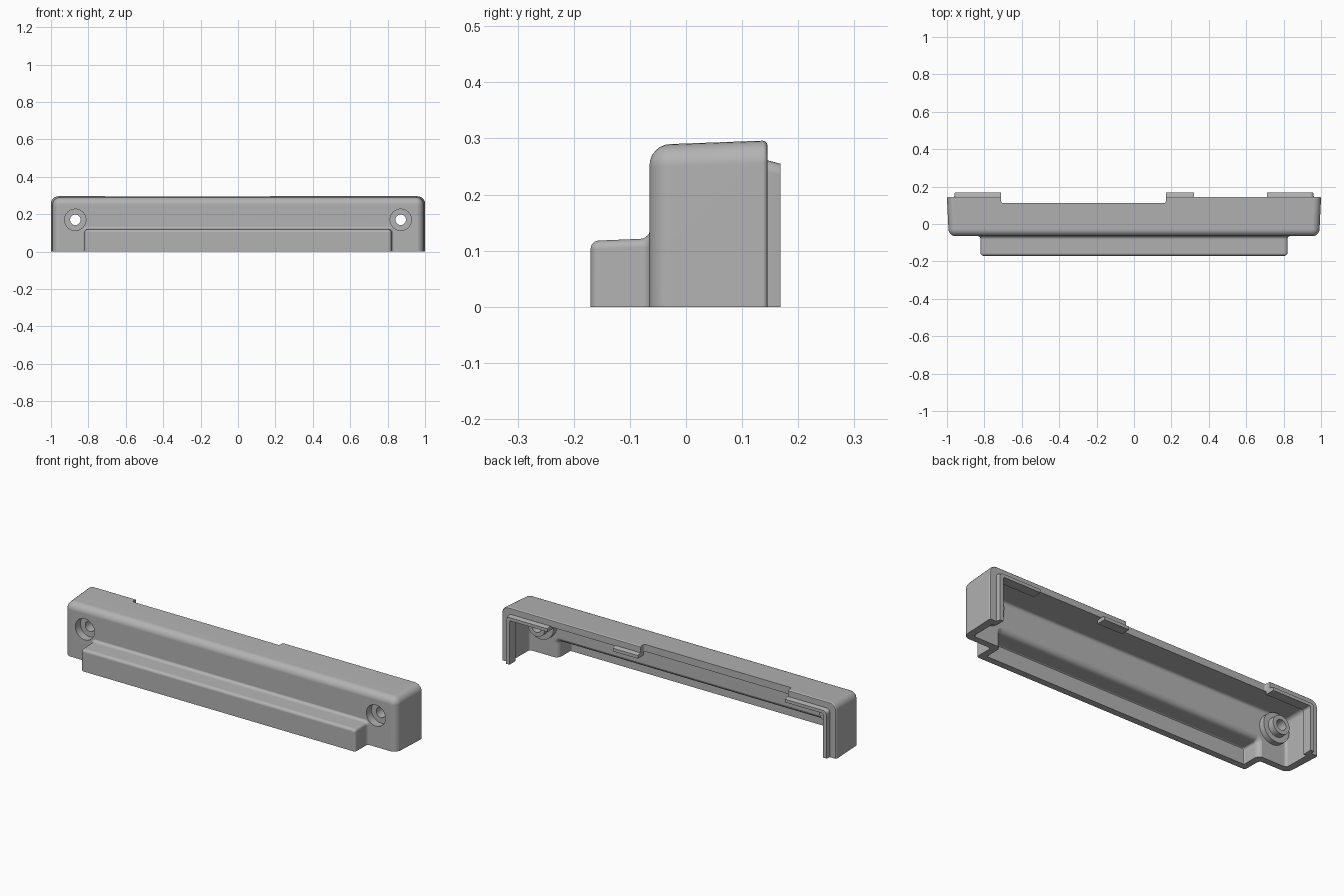
import bpy, bmesh, math
from mathutils import Matrix

if "Cube" in bpy.data.objects:
    bpy.data.objects.remove(bpy.data.objects["Cube"])

grey = bpy.data.materials.new("plain grey")
grey.use_nodes = True
colour = (0.45, 0.45, 0.45, 1)
grey.diffuse_color = colour
grey.node_tree.nodes["Principled BSDF"].inputs["Base Color"].default_value = colour


def finish(name, bm):
    bmesh.ops.recalc_face_normals(bm, faces=bm.faces)
    mesh = bpy.data.meshes.new(name)
    bm.to_mesh(mesh)
    bm.free()
    mesh.materials.append(grey)
    obj = bpy.data.objects.new(name, mesh)
    bpy.context.collection.objects.link(obj)
    return obj


def loft(name, sections, corner, bottom=0.0):
    """Skin round-topped sections (y, half width, height, inset) along y."""
    bm = bmesh.new()
    rings = []
    for y, w, h, inset in sections:
        r = max(corner - inset, 0.002)
        w, h = w - inset, h - inset
        pts = [(-w, bottom), (w, bottom)]
        for side, start in ((1, 0), (-1, 90)):
            for i in range(7):
                a = math.radians(start + 15 * i)
                pts.append((side * (w - r) + r * math.cos(a), h - r + r * math.sin(a)))
        rings.append([bm.verts.new((x, y, z)) for x, z in pts])
    for a, b in zip(rings, rings[1:]):
        for i in range(len(a)):
            j = (i + 1) % len(a)
            bm.faces.new((a[i], a[j], b[j], b[i]))
    bm.faces.new(rings[0])
    bm.faces.new(rings[-1])
    return finish(name, bm)


def arc(y, w, h, r, kind, n=6):
    """Rounded front edge, rounded back edge, or concave flare at the back."""
    out = []
    for i in range(n + 1):
        s, c = math.sin(i / n * math.pi / 2), math.cos(i / n * math.pi / 2)
        if kind == "front":
            out.append((y + r * (1 - c), w, h, r * (1 - s)))
        elif kind == "back":
            out.append((y - r * (1 - s), w, h, r * (1 - c)))
        else:
            out.append((y - r * (1 - s), w, h, -r * (1 - c)))
    return out


def box(name, lo, hi, bevel=0.0):
    bm = bmesh.new()
    bmesh.ops.create_cube(bm, size=1)
    for v in bm.verts:
        v.co = [l if c < 0 else h for c, l, h in zip(v.co, lo, hi)]
    if bevel:
        upright = [e for e in bm.edges if abs(e.verts[0].co.z - e.verts[1].co.z) > 0.01]
        bmesh.ops.bevel(bm, geom=upright, offset=bevel, segments=4, profile=0.5, affect='EDGES')
    return finish(name, bm)


def rod(name, x, r, y0, y1):
    bm = bmesh.new()
    bmesh.ops.create_cone(bm, cap_ends=True, segments=40, radius1=r, radius2=r, depth=y1 - y0,
                          matrix=Matrix.Translation((x, (y0 + y1) / 2, 0.17))
                          @ Matrix.Rotation(math.pi / 2, 4, 'X'))
    return finish(name, bm)


def combine(target, tool, operation):
    mod = target.modifiers.new("combine", 'BOOLEAN')
    mod.operation, mod.solver, mod.object = operation, 'EXACT', tool
    bpy.context.view_layer.objects.active = target
    bpy.ops.object.modifier_apply(modifier=mod.name)
    bpy.data.objects.remove(tool)


# Outer body and the lower front step
cover = loft("cover_shell", arc(-0.065, 0.992, 0.29, 0.038, "front")
             + arc(0.145, 1.0, 0.296, 0.008, "back", 3), 0.04)
step = loft("front_step", arc(-0.17, 0.82, 0.118, 0.015, "front")
            + arc(-0.064, 0.82, 0.121, 0.018, "flare") + [(-0.04, 0.82, 0.121, -0.018)], 0.015)
combine(cover, step, 'UNION')

# Hollow interior, open at the back and the bottom
hollow = loft("hollow", arc(-0.03, 0.955, 0.253, 0.015, "front") + [(0.3, 0.96, 0.262, 0)],
              0.02, -0.1)
combine(cover, hollow, 'DIFFERENCE')
hollow = loft("step_hollow", arc(-0.135, 0.785, 0.085, 0.008, "front", 3)
              + arc(-0.029, 0.785, 0.086, 0.03, "flare") + [(0.0, 0.785, 0.086, -0.03)], 0.01, -0.1)
combine(cover, hollow, 'DIFFERENCE')

# Relief along the back of the roof
combine(cover, box("roof_notch", (-0.71, 0.112, 0.2), (0.17, 0.3, 0.4), 0.01), 'DIFFERENCE')

# Screw bosses with counterbored holes
for x in (-0.87, 0.87):
    combine(cover, rod("boss_base", x, 0.078, -0.045, 0.0), 'UNION')
    combine(cover, rod("boss_tip", x, 0.05, -0.02, 0.035), 'UNION')
    combine(cover, rod("counterbore", x, 0.057, -0.3, -0.022), 'DIFFERENCE')
    combine(cover, rod("screw_hole", x, 0.028, -0.3, 0.3), 'DIFFERENCE')

# Locating lip, broken into tabs along the roof
lip = loft("locating_lip", [(0.115, 0.962, 0.262, 0), (0.145, 0.962, 0.261, 0),
                            (0.168, 0.958, 0.255, 0)], 0.02)
combine(lip, loft("lip_hollow", [(0.05, 0.938, 0.238, 0), (0.3, 0.938, 0.238, 0)], 0.01, -0.1),
        'DIFFERENCE')
for left, right in ((-0.71, 0.17), (0.32, 0.71)):
    combine(lip, box("lip_gap", (left, 0.0, 0.1), (right, 0.3, 0.4)), 'DIFFERENCE')

for obj in (cover, lip):
    bpy.ops.object.select_all(action='DESELECT')
    obj.select_set(True)
    bpy.context.view_layer.objects.active = obj
    bpy.ops.object.shade_smooth_by_angle(angle=math.radians(30))
    obj.modifiers.new("even_shading", 'WEIGHTED_NORMAL').keep_sharp = True
